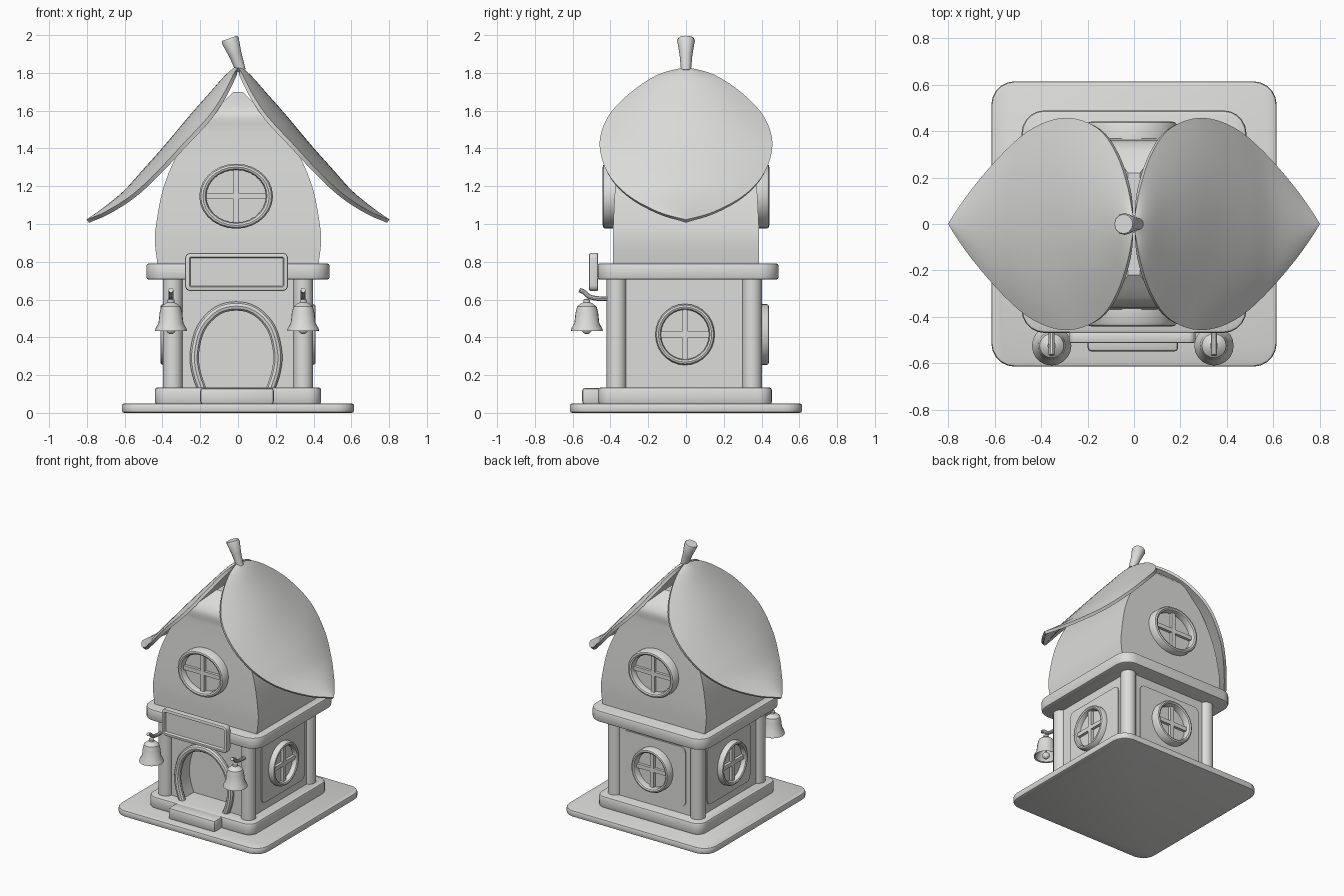
import bpy, bmesh, math
from mathutils import Matrix, Vector

if "Cube" in bpy.data.objects:
    bpy.data.objects.remove(bpy.data.objects["Cube"])

stone = bpy.data.materials.new("pale_grey")
stone.diffuse_color = (0.72, 0.72, 0.71, 1)
stone.use_nodes = True
stone.node_tree.nodes["Principled BSDF"].inputs["Base Color"].default_value = stone.diffuse_color


def finish(ob):
    ob.data.materials.clear()
    ob.data.materials.append(stone)
    bpy.ops.object.select_all(action='DESELECT')
    ob.select_set(True)
    bpy.context.view_layer.objects.active = ob
    bpy.ops.object.shade_smooth_by_angle(angle=math.radians(35))
    return ob


def from_bm(name, bm, recalc=True):
    if recalc:
        bmesh.ops.recalc_face_normals(bm, faces=bm.faces)
    me = bpy.data.meshes.new(name)
    bm.to_mesh(me)
    bm.free()
    ob = bpy.data.objects.new(name, me)
    bpy.context.collection.objects.link(ob)
    return finish(ob)


def smooth_path(pts, n=4):
    """Catmull-Rom resampling of a short list of points."""
    p = [Vector(q) for q in pts]
    p = [2 * p[0] - p[1]] + p + [2 * p[-1] - p[-2]]
    out = []
    for i in range(1, len(p) - 2):
        a, b, c, d = p[i - 1:i + 3]
        for k in range(n):
            t = k / n
            out.append(0.5 * (2 * b + (c - a) * t + (2 * a - 5 * b + 4 * c - d) * t * t
                              + (3 * b - a - 3 * c + d) * t ** 3))
    return out + [p[-2]]


def box_bm(lo, hi, corner=0.0, soft=0.0, axis=2):
    """Box with rounded corners along one axis and softened edges."""
    bm = bmesh.new()
    lo, hi = Vector(lo), Vector(hi)
    bmesh.ops.create_cube(bm, size=1, matrix=Matrix.Translation((lo + hi) / 2)
                          @ Matrix.Diagonal((*(hi - lo), 1)))
    if corner:
        es = [e for e in bm.edges
              if abs((e.verts[0].co - e.verts[1].co).normalized()[axis]) > 0.9]
        bmesh.ops.bevel(bm, geom=es, offset=corner, segments=5, profile=0.5, affect='EDGES')
    if soft:
        bm.normal_update()
        es = [e for e in bm.edges if e.calc_face_angle(0) > 0.8]
        bmesh.ops.bevel(bm, geom=es, offset=soft, segments=2, profile=0.5, affect='EDGES')
    return bm


def lathe(bm, profile, mat=Matrix(), n=28):
    """Revolve (radius, height) points about the local z axis."""
    rings = []
    for r, h in profile:
        if r == 0:
            rings.append([bm.verts.new(mat @ Vector((0, 0, h)))] * n)
        else:
            rings.append([bm.verts.new(mat @ Vector((r * math.cos(a), r * math.sin(a), h)))
                          for a in (2 * math.pi * i / n for i in range(n))])
    for A, B in zip(rings, rings[1:]):
        for i in range(n):
            j = (i + 1) % n
            vs = list(dict.fromkeys((A[i], A[j], B[j], B[i])))
            if len(vs) > 2:
                bm.faces.new(vs)


def tube(name, pts, radius):
    cu = bpy.data.curves.new(name, 'CURVE')
    cu.dimensions = '3D'
    cu.bevel_depth, cu.bevel_resolution, cu.use_fill_caps = radius, 3, True
    sp = cu.splines.new('POLY')
    sp.points.add(len(pts) - 1)
    for q, p in zip(sp.points, pts):
        q.co = (*p, 1)
    ob = bpy.data.objects.new(name, cu)
    bpy.context.collection.objects.link(ob)
    bpy.ops.object.select_all(action='DESELECT')
    ob.select_set(True)
    bpy.context.view_layer.objects.active = ob
    bpy.ops.object.convert(target='MESH')
    return finish(bpy.context.view_layer.objects.active)


def window(name, loc, turn, rx, rz, depth):
    """Round frame, pane and cross bars, facing outward."""
    bm = bmesh.new()
    place = Matrix.Translation(loc) @ Matrix.Rotation(turn, 4, 'Z') @ Matrix.Rotation(math.pi / 2, 4, 'X')
    mat = place @ Matrix.Diagonal((rx, rz, 1, 1))
    lathe(bm, [(1, -.03), (1, depth - .015), (.96, depth - .003), (.9, depth), (.84, depth - .005),
               (.81, depth - .02), (.81, .006), (0, .006)], mat)
    for sx, sy in ((.03, rz * 1.7), (rx * 1.7, .03)):
        bmesh.ops.create_cube(bm, size=1, matrix=place @ Matrix.Translation((0, 0, .012))
                              @ Matrix.Diagonal((sx, sy, .03, 1)))
    return from_bm(name, bm)


# Ground slab, plinth, doorstep and floor band
from_bm("base_slab", box_bm((-.615, -.615, 0), (.615, .615, .05), .1, .012))
from_bm("plinth", box_bm((-.44, -.465, .045), (.44, .455, .135), .07, .014))
from_bm("doorstep", box_bm((-.2, -.55, .045), (.19, -.44, .132), 0, .016))
from_bm("floor_band", box_bm((-.485, -.47, .705), (.485, .49, .792), .1, .014))

# Ground floor walls with a recessed doorway
walls = from_bm("lower_walls", box_bm((-.362, -.375, .12), (.362, .372, .72)))
half = [(-.18, .12), (-.212, .22), (-.22, .32), (-.185, .45), (-.1, .54), (0, .565)]
arch = half + [(-x, z) for x, z in half[-2::-1]]
arch = [(p.x - .01, p.y) for p in smooth_path([(x, z, 0) for x, z in arch])]
bm = bmesh.new()
face = bm.faces.new([bm.verts.new((x, -.5, z)) for x, z in arch])
ext = bmesh.ops.extrude_face_region(bm, geom=[face])
bmesh.ops.translate(bm, vec=(0, .25, 0), verts=[v for v in ext['geom'] if isinstance(v, bmesh.types.BMVert)])
cutter = from_bm("door_cutter", bm)
cutter.hide_render = True
mod = walls.modifiers.new("doorway", 'BOOLEAN')
mod.operation, mod.object, mod.solver = 'DIFFERENCE', cutter, 'EXACT'
bpy.context.view_layer.objects.active = walls
bpy.ops.object.modifier_apply(modifier=mod.name)
bpy.data.objects.remove(cutter)
finish(walls)
tube("door_frame", [(x, -.39, z) for x, z in arch], .025)

# Corner pillars
for i, (x, y) in enumerate(((-.345, -.367), (.345, -.367), (-.345, .35), (.345, .35))):
    bm = bmesh.new()
    lathe(bm, [(0, .12), (.053, .12), (.053, .72), (0, .72)], Matrix.Translation((x, y, 0)), 16)
    from_bm(f"corner_pillar_{i + 1}", bm)

# Thin raised wall panels on the sides and back
for nm, lo, hi in (("right", (.355, -.24, .19), (.369, .27, .64)),
                   ("left", (-.369, -.24, .19), (-.355, .27, .64)),
                   ("back", (-.26, .365, .19), (.26, .379, .64))):
    from_bm(f"wall_panel_{nm}", box_bm(lo, hi, .04, 0, 1 if nm == "back" else 0))

# Upper storey: pointed, bulging tower
rows = smooth_path([(.78, .425, .385), (.9, .44, .387), (1.0, .433, .385), (1.2, .393, .375),
                    (1.4, .305, .362), (1.5, .22, .357), (1.59, .135, .35), (1.70, .025, .22)], 3)
bm = bmesh.new()
rings = [[bm.verts.new((sx * hx, sy * hy, z)) for sx, sy in ((-1, -1), (1, -1), (1, 1), (-1, 1))]
         for z, hx, hy in rows]
for A, B in zip(rings, rings[1:]):
    for i in range(4):
        bm.faces.new((A[i], A[(i + 1) % 4], B[(i + 1) % 4], B[i]))
bm.faces.new(rings[0][::-1])
bm.faces.new(rings[-1])
from_bm("upper_walls", bm)

# Round windows
window("upper_window_front", (-.01, -.385, 1.147), 0, .195, .172, .056)
window("upper_window_back", (-.01, .385, 1.147), math.pi, .195, .172, .056)
window("lower_window_right", (.366, -.005, .415), math.pi / 2, .157, .162, .045)
window("lower_window_left", (-.366, -.005, .415), -math.pi / 2, .157, .162, .045)
window("lower_window_back", (0, .38, .415), math.pi, .157, .162, .06)

# Two leaf-shaped roof halves: domed between ridge line and rim
rim = smooth_path([(0, 0, 1.82), (.02, .15, 1.78), (.07, .3, 1.68), (.15, .41, 1.56), (.28, .455, 1.42),
                   (.42, .415, 1.27), (.55, .31, 1.15), (.69, .15, 1.06), (.795, 0, 1.015)])
spine = smooth_path([(0, 0, 1.83), (.06, 0, 1.78), (.14, 0, 1.69), (.25, 0, 1.565), (.38, 0, 1.41),
                     (.50, 0, 1.275), (.60, 0, 1.165), (.71, 0, 1.075), (.795, 0, 1.015)])
N = 7
for side, nm in ((1, "right"), (-1, "left")):
    bm = bmesh.new()
    grid = []
    for r, c in zip(rim, spine):
        row = []
        for k in range(-N, N + 1):
            s = k / N
            p = c + (r - c) * s * s
            row.append(bm.verts.new((side * p.x, s * r.y, p.z)))
        grid.append(row)
    for A, B in zip(grid, grid[1:]):
        for k in range(2 * N):
            q = (A[k], B[k], B[k + 1], A[k + 1])
            bm.faces.new(q if side > 0 else q[::-1])
    bmesh.ops.remove_doubles(bm, verts=bm.verts, dist=.002)
    leaf = from_bm(f"roof_leaf_{nm}", bm)
    mod = leaf.modifiers.new("thickness", 'SOLIDIFY')
    mod.thickness, mod.offset = .022, 0
    bpy.ops.object.modifier_apply(modifier=mod.name)
    finish(leaf)

# Stem on the roof peak
foot, top = Vector((.016, 0, 1.81)), Vector((-.045, 0, 1.983))
d = top - foot
bm = bmesh.new()
lathe(bm, [(0, 0), (.026, 0), (.034, d.length * .5), (.047, d.length * .93), (.042, d.length), (0, d.length)],
      Matrix.Translation(foot) @ d.to_track_quat('Z', 'Y').to_matrix().to_4x4(), 12)
from_bm("roof_stem", bm)

# Blank sign with raised rim
bm = box_bm((-.28, -.513, .645), (.265, -.465, .847), .03, .008, 1)
bm.normal_update()
front = min(bm.faces, key=lambda f: f.calc_center_median().y - f.calc_area())
bmesh.ops.inset_region(bm, faces=[front], thickness=.014)
bmesh.ops.inset_region(bm, faces=[front], thickness=.006, depth=-.016)
from_bm("sign_board", bm)

# Hanging bells on curved brackets
for x, nm in ((-.355, "left"), (.345, "right")):
    at = Matrix.Translation((x, -.525, 0))
    bm = bmesh.new()
    lathe(bm, [(0, .56), (.045, .54), (.055, .48), (.075, .437), (.085, .433), (.082, .447), (.066, .475),
               (.06, .53), (.052, .562), (.03, .58), (.018, .585), (.018, .6), (0, .605)], at, 20)
    from_bm(f"bell_{nm}", bm)
    bm = bmesh.new()
    bmesh.ops.create_uvsphere(bm, u_segments=12, v_segments=8, radius=.026, matrix=at @ Matrix.Translation((0, 0, .443)))
    lathe(bm, [(.006, .45), (.006, .56)], at, 8)
    from_bm(f"bell_clapper_{nm}", bm)
    tube(f"bell_bracket_{nm}", smooth_path([(x, -.4, .605), (x, -.46, .605), (x, -.51, .615),
                                            (x, -.54, .64), (x, -.565, .65)]), .013)
